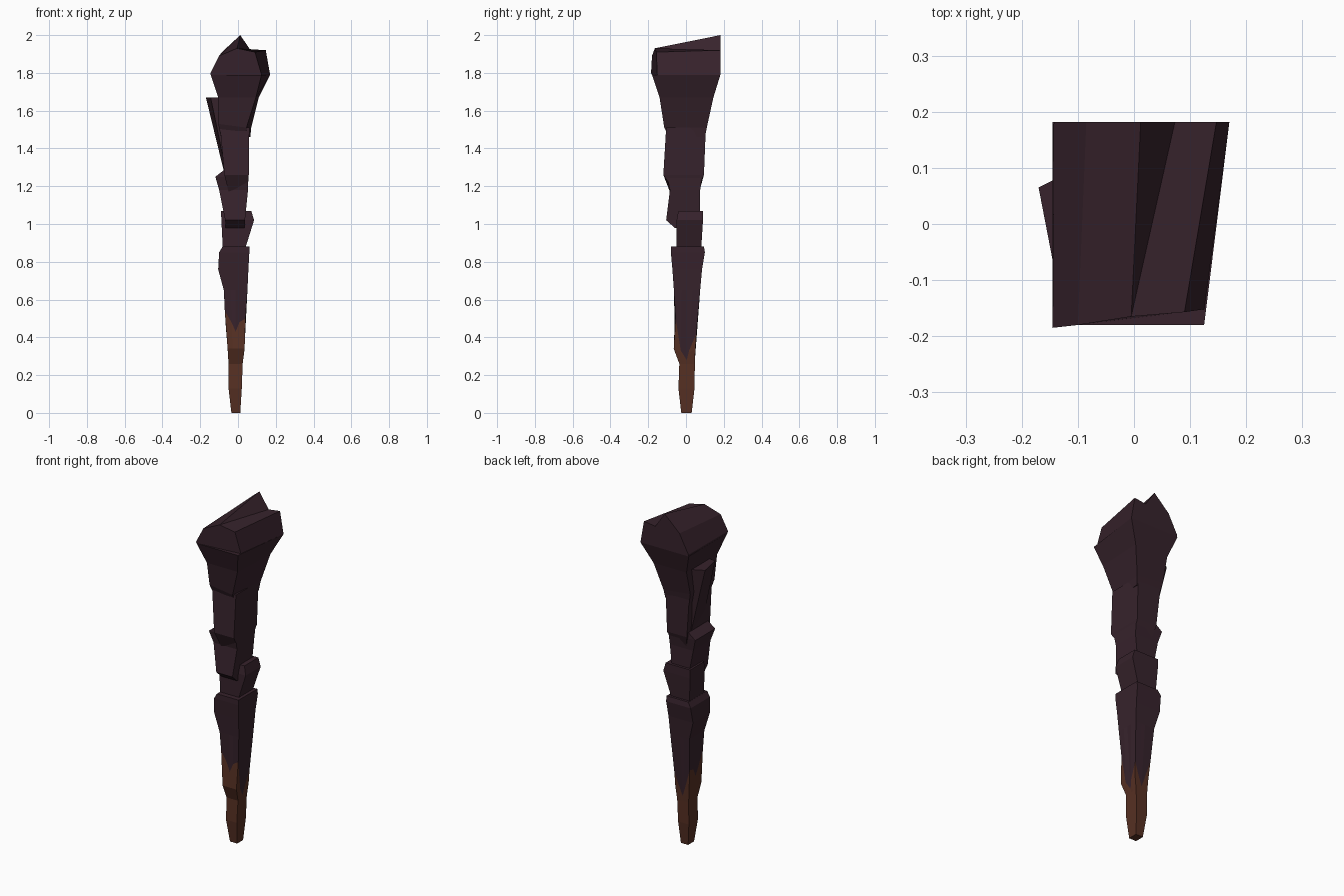
import bpy, bmesh

if "Cube" in bpy.data.objects:
    bpy.data.objects.remove(bpy.data.objects["Cube"])


def material(name, col):
    m = bpy.data.materials.new(name)
    m.diffuse_color = (*col, 1)
    m.use_nodes = True
    m.node_tree.nodes["Principled BSDF"].inputs["Base Color"].default_value = m.diffuse_color
    return m


bark = material("dark bark", (0.038, 0.0165, 0.025))
rust = material("rusty brown", (0.095, 0.030, 0.017))


def finish(name, bm, mats=(bark,)):
    bmesh.ops.remove_doubles(bm, verts=bm.verts, dist=0.0005)
    bmesh.ops.recalc_face_normals(bm, faces=bm.faces)
    me = bpy.data.meshes.new(name)
    bm.to_mesh(me)
    bm.free()
    for m in mats:
        me.materials.append(m)
    ob = bpy.data.objects.new(name, me)
    bpy.context.collection.objects.link(ob)
    return ob


def loft(name, rings, mats=(bark,), brown_layers=0):
    """Skin a stack of equal point loops and cap both ends."""
    bm = bmesh.new()
    loops = [[bm.verts.new(p) for p in r] for r in rings]
    n = len(loops[0])
    for k, (a, b) in enumerate(zip(loops, loops[1:])):
        for i in range(n):
            j = (i + 1) % n
            f = bm.faces.new((a[i], a[j], b[j], b[i]))
            f.material_index = 1 if k < brown_layers else 0
    low = bm.faces.new(loops[0])
    low.material_index = 1 if brown_layers else 0
    bm.faces.new(loops[-1])
    return finish(name, bm, mats)


def box(z, x0, x1, y0, y1, skew=0.0, tilt=0.0):
    """Four-cornered section; skew moves the back right corner, tilt lifts the right side."""
    return [(x0, y0, z), (x1, y0, z + tilt), (x1 + skew, y1, z + tilt), (x0, y1, z)]


# Lower stake: square section, rusty tip with bark tongues on each side
PROFILE = [(0, -.035, .012, -.025, .03), (.13, -.05, .02, -.04, .045),
           (.27, -.05, .025, -.035, .047), (.34, -.055, .035, -.065, .05),
           (.50, -.068, .040, -.055, .06), (.65, -.075, .050, -.064, .075),
           (.76, -.105, .055, -.072, .085), (.85, -.10, .060, -.08, .10),
           (.88, -.082, .060, -.08, .095)]


def section(z):
    for a, b in zip(PROFILE, PROFILE[1:]):
        if z <= b[0]:
            t = (z - a[0]) / (b[0] - a[0])
            return [a[i] + t * (b[i] - a[i]) for i in range(1, 5)]
    return PROFILE[-1][1:]


def surface(side, t, z):
    x0, x1, y0, y1 = section(z)
    c = [(x0, y0), (x1, y0), (x1, y1), (x0, y1)]
    (ax, ay), (bx, by) = c[side], c[(side + 1) % 4]
    return (ax + t * (bx - ax), ay + t * (by - ay), z)


corner_z = [.54, .50, .42, .46]
tongue_z = [.43, .28, .29, .40]
slots = [(s, t) for s in range(4) for t in (0, .3, .5, .7)]


def edge_z(s, t):
    if t == 0:
        return corner_z[s]
    return tongue_z[s] + (0 if t == .5 else .05)


def stake_ring(fn):
    return [surface(s, t, fn(s, t)) for s, t in slots]


rings = [stake_ring(lambda s, t, z=z: z) for z in (0, .13, .26)]
rings.append(stake_ring(lambda s, t: min(.34, edge_z(s, t) - .01)))
rings.append(stake_ring(edge_z))
rings += [stake_ring(lambda s, t, z=z: z) for z in (.65, .76, .85, .88)]
loft("lower_stake", rings, (bark, rust), 4)

# Neck above the ledge, with a flare on the right
loft("neck", [box(.86, -.08, .035, -.05, .08), box(1.02, -.088, .085, -.05, .09),
              box(1.07, -.09, .07, -.04, .09)])

# Middle chunk overhanging the neck at the front
loft("middle_chunk", [box(.98, -.065, .035, -.06, .07), box(1.02, -.068, .037, -.105, .075),
                      box(1.18, -.10, .053, -.085, .075), box(1.25, -.12, .055, -.10, .085),
                      box(1.285, -.075, .055, -.10, .085)])

# Upper chunk with a slanting lower lip
loft("upper_chunk", [box(1.17, -.05, .05, -.085, .07, tilt=.04),
                     box(1.26, -.072, .057, -.12, .095),
                     box(1.51, -.095, .06, -.105, .105)])

# Flaring throat below the head
loft("throat", [box(1.46, -.09, .04, -.09, .10, .025),
                box(1.53, -.105, .045, -.115, .11, .025, -.02),
                box(1.67, -.105, .095, -.14, .145, .015),
                box(1.79, -.145, .125, -.18, .182, .045)])

# Splinter plate on the left side
loft("side_splinter", [[(-.03, -.08, 1.19), (-.03, .06, 1.19), (-.075, .06, 1.28), (-.06, -.06, 1.26)],
                       [(-.08, -.075, 1.67), (-.08, .11, 1.67), (-.17, .065, 1.67), (-.145, -.065, 1.67)]])

# Head: front outline skinned to a shifted, ridged back outline
front = [(-.145, -.18, 1.79), (-.145, -.185, 1.80), (-.10, -.18, 1.89), (-.005, -.165, 1.93),
         (-.005, -.165, 1.93), (.09, -.157, 1.91), (.125, -.152, 1.79)]
back = [(x, .182, z) for x, z in ((-.143, 1.79), (-.143, 1.80), (-.085, 1.91), (.012, 2.0),
                                  (.073, 1.91), (.147, 1.92), (.17, 1.79))]
loft("head", [front, back])
